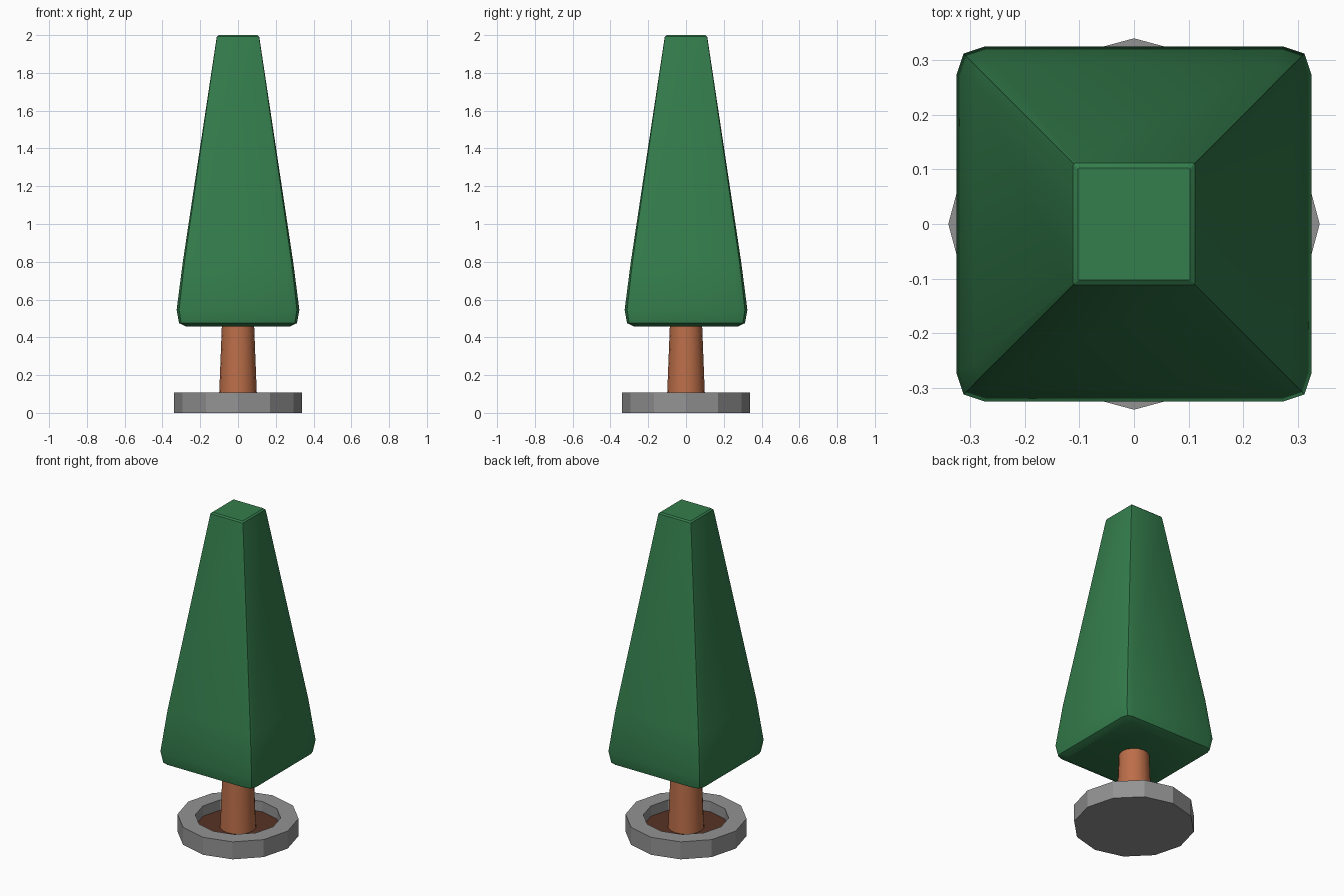
import bpy, bmesh, math

if "Cube" in bpy.data.objects:
    bpy.data.objects.remove(bpy.data.objects["Cube"])


def material(name, rgb):
    m = bpy.data.materials.new(name)
    m.diffuse_color = (*rgb, 1)
    m.use_nodes = True
    m.node_tree.nodes["Principled BSDF"].inputs["Base Color"].default_value = m.diffuse_color
    return m


def loft(name, rings, mat, smooth=None):
    """Skin a stack of equal-sized point rings and cap both ends."""
    bm = bmesh.new()
    loops = [[bm.verts.new(p) for p in ring] for ring in rings]
    n = len(loops[0])
    for lo, hi in zip(loops, loops[1:]):
        for i in range(n):
            j = (i + 1) % n
            bm.faces.new((lo[i], lo[j], hi[j], hi[i]))
    bm.faces.new(loops[0][::-1])
    bm.faces.new(loops[-1])
    mesh = bpy.data.meshes.new(name)
    bm.to_mesh(mesh)
    bm.free()
    ob = bpy.data.objects.new(name, mesh)
    bpy.context.collection.objects.link(ob)
    mesh.materials.append(mat)
    if smooth:
        bpy.ops.object.select_all(action='DESELECT')
        ob.select_set(True)
        bpy.context.view_layer.objects.active = ob
        bpy.ops.object.shade_smooth_by_angle(angle=math.radians(smooth))
    return ob


def circle(r, z, n=12):
    return [(r * math.cos(2 * math.pi * i / n), r * math.sin(2 * math.pi * i / n), z)
            for i in range(n)]


def rounded_square(h, c, z):
    """Square of half width h, each corner cut back by c in two facets."""
    pts = []
    for k in range(4):
        for x, y in ((h, h - c), (h - 0.25 * c, h - 0.25 * c), (h - c, h)):
            for _ in range(k):
                x, y = -y, x
            pts.append((x, y, z))
    return pts


green = material("leaf green", (0.034, 0.205, 0.072))
bark = material("bark brown", (0.50, 0.156, 0.066))
stone = material("stone grey", (0.29, 0.29, 0.29))
earth = material("dark soil", (0.095, 0.032, 0.018))

# Twelve-sided planter ring with recessed floor
loft("planter", [circle(0.34, 0), circle(0.34, 0.108),
                 circle(0.24, 0.108), circle(0.24, 0.03)], stone)

# Soil inside the ring
loft("soil", [circle(0.239, 0.02), circle(0.239, 0.045)], earth)

# Tapered trunk
loft("trunk", [circle(0.102, 0.04, 16), circle(0.084, 0.50, 16)], bark, 40)

# Tall tapered crown with softened edges
loft("crown", [rounded_square(h, c, z) for h, c, z in (
    (0.275, 0.03, 0.457), (0.312, 0.045, 0.475), (0.325, 0.052, 0.545),
    (0.292, 0.036, 0.80), (0.115, 0.006, 1.975), (0.112, 0.006, 1.992),
    (0.103, 0.005, 2.0))], green, 30)
